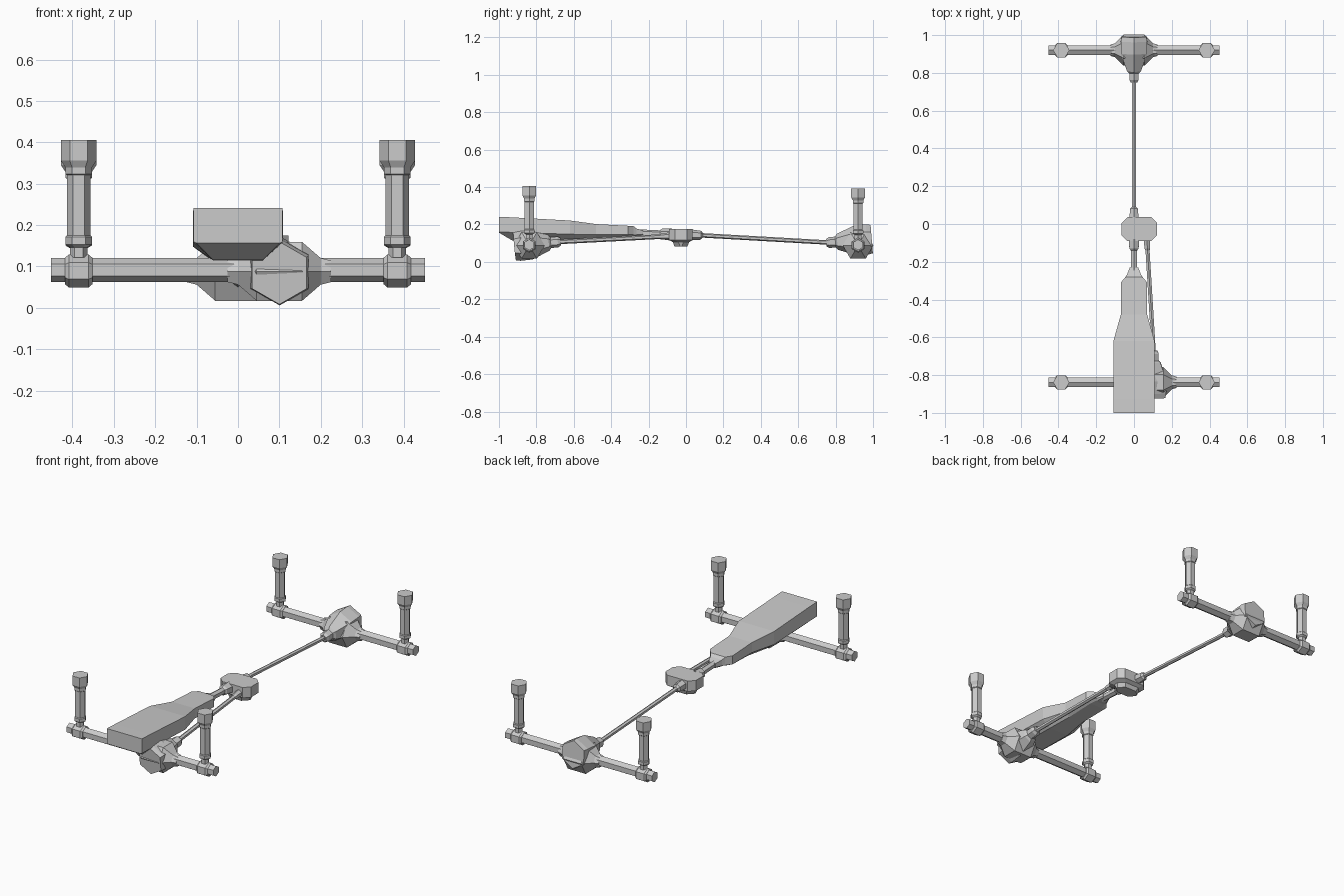
import bpy, bmesh, math
from mathutils import Vector, Matrix

if "Cube" in bpy.data.objects:
    bpy.data.objects.remove(bpy.data.objects["Cube"])


def loft(name, rings):
    """Skin a list of equal-length point rings and cap both ends."""
    bm = bmesh.new()
    vs = [[bm.verts.new(p) for p in r] for r in rings]
    n = len(vs[0])
    for a, b in zip(vs, vs[1:]):
        for i in range(n):
            j = (i + 1) % n
            bm.faces.new((a[i], a[j], b[j], b[i]))
    bm.faces.new(vs[0])
    bm.faces.new(vs[-1])
    bmesh.ops.recalc_face_normals(bm, faces=bm.faces)
    me = bpy.data.meshes.new(name)
    bm.to_mesh(me)
    bm.free()
    ob = bpy.data.objects.new(name, me)
    bpy.context.collection.objects.link(ob)
    return ob


def turned(name, start, direction, profile, phase=math.pi / 2, sides=6):
    """Low-poly turned part: profile is (distance, radius) along direction."""
    d = Vector(direction).normalized()
    rot = Matrix() if abs(d.z) > 0.99 else d.to_track_quat('Z', 'Y').to_matrix().to_4x4()
    m = Matrix.Translation(start) @ rot
    ang = [phase + 2 * math.pi * i / sides for i in range(sides)]
    return loft(name, [[m @ Vector((r * math.cos(a), r * math.sin(a), t)) for a in ang]
                       for t, r in profile])


def axle(label, y, z, dx, cover, pinion, shock_top):
    # Cross tube
    turned(label + "_axle_tube", (0, y, z), (1, 0, 0), [(-.452, .029), (.452, .029)])
    # Differential: bulge along the tube, then cover-to-pinion housing
    turned(label + "_axle_bulge", (dx, y, z - .003), (1, 0, 0),
           [(-.125, .03), (-.1, .037), (-.055, .082), (.055, .082), (.1, .037), (.125, .03)], 0)
    axis = Vector(pinion) - Vector(cover)
    n = axis.length
    turned(label + "_differential", cover, axis,
           [(0, .076), (.025, .081), (.09, .08), (.185, .042), (.195, .029),
            (n - .015, .029), (n, .02)])
    # Dampers and their clamps
    k = (shock_top - z) / .314
    prof = [(.03, .021), (.055, .021), (.062, .032), (.08, .032), (.084, .028), (.229, .028),
            (.232, .032), (.247, .032), (.264, .043), (.314, .043)]
    for side, sx in (("left", -.385), ("right", .385)):
        turned(f"{label}_{side}_clamp", (sx, y, z - .002), (1, 0, 0),
               [(-.033, .032), (-.024, .04), (.024, .04), (.033, .032)])
        turned(f"{label}_{side}_damper", (sx, y, z), (0, 0, 1),
               [(t * k, r) for t, r in prof], 0)


axle("front", -.838, .091, .10, (.10, -.917, .084), (.106, -.67, .108), .406)
axle("rear", .92, .091, 0, (0, .993, .122), (0, .75, .102), .393)

# Transfer case: chamfered plan, tapering underneath
def plan(z, inset, c=.03):
    x0, x1, y0, y1 = -.065 + inset, .122 - inset, -.09 + inset, .036 - inset
    return [(x0 + c, y0, z), (x1 - c, y0, z), (x1, y0 + c, z), (x1, y1 - c, z),
            (x1 - c, y1, z), (x0 + c, y1, z), (x0, y1 - c, z), (x0, y0 + c, z)]

loft("transfer_case", [plan(.083, .028), plan(.105, .02), plan(.117, 0), plan(.175, 0)])

# Drive shafts with flared couplings
def shaft(name, a, b, r, flare):
    d = Vector(b) - Vector(a)
    n = d.length
    turned(name, a, d, [(0, flare), (.05, flare * .85), (.06, r), (n, r)])

shaft("rear_drive_shaft", (0, .03, .145), (0, .77, .103), .012, .028)
shaft("front_drive_shaft", (.068, -.08, .138), (.106, -.70, .106), .0125, .02)
shaft("gearbox_shaft", (0, -.08, .147), (0, -.26, .155), .019, .033)

# Engine and gearbox block: y, half width, bottom half width, top, mid and bottom heights
sections = [(-1.0, .108, .1, .241, .16, .156), (-.93, .108, .06, .238, .158, .115),
            (-.62, .109, .06, .221, .148, .112), (-.48, .07, .045, .202, .146, .122),
            (-.31, .07, .04, .193, .146, .133), (-.28, .045, .03, .191, .145, .138),
            (-.265, .036, .026, .178, .145, .138), (-.23, .022, .018, .168, .148, .142)]
loft("engine_and_gearbox", [[(-w, y, t), (w, y, t), (w, y, m), (b, y, l), (-b, y, l), (-w, y, m)]
                            for y, w, b, t, m, l in sections])
